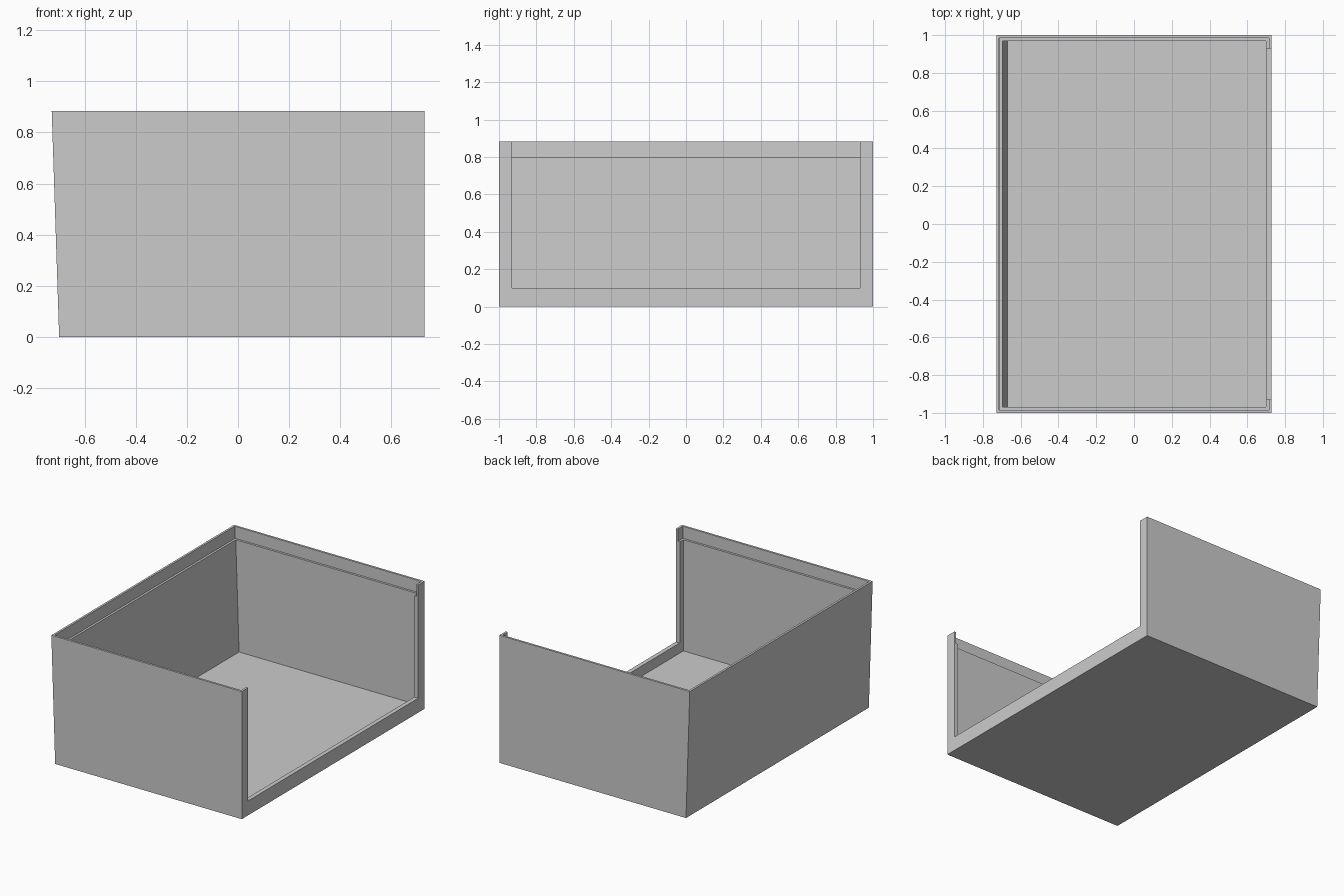
import bpy
import bmesh

cube = bpy.data.objects.get("Cube")
if cube:
    bpy.data.objects.remove(cube, do_unlink=True)

HEIGHT, HALF_WIDTH, HALF_DEPTH = 0.883, 0.729, 1.0
WALL, LIP, LEDGE, SILL, POST = 0.03, 0.015, 0.80, 0.10, 0.07

grey = bpy.data.materials.new("light grey")
grey.use_nodes = True
grey.diffuse_color = (0.6, 0.6, 0.6, 1)
grey.node_tree.nodes["Principled BSDF"].inputs["Base Color"].default_value = (0.6, 0.6, 0.6, 1)


def sloped_left(z, inset=0):
    """Left limit of the leaning wall at height z."""
    return -0.70 - 0.029 * z / HEIGHT + inset


def prism(name, profile, half_depth):
    """Extrude an x-z profile along y, centred on y = 0."""
    bm = bmesh.new()
    face = bm.faces.new([bm.verts.new((x, -half_depth, z)) for x, z in profile])
    moved = bmesh.ops.extrude_face_region(bm, geom=[face])["geom"]
    verts = [v for v in moved if isinstance(v, bmesh.types.BMVert)]
    bmesh.ops.translate(bm, verts=verts, vec=(0, 2 * half_depth, 0))
    bmesh.ops.recalc_face_normals(bm, faces=bm.faces)
    mesh = bpy.data.meshes.new(name)
    bm.to_mesh(mesh)
    bm.free()
    mesh.materials.append(grey)
    obj = bpy.data.objects.new(name, mesh)
    bpy.context.collection.objects.link(obj)
    return obj


def block(name, inset, low, high, half_depth):
    """Prism that follows the leaning wall, inset from the outer shell."""
    right = HALF_WIDTH - inset
    return prism(name, [(sloped_left(low, inset), low), (right, low),
                        (right, high), (sloped_left(high, inset), high)], half_depth)


# Outer shell
case = block("open_case", 0, 0, HEIGHT, HALF_DEPTH)

# Main cavity, stepped rim for a lid, and the open side with its sill
cavity = block("cavity_cutter", WALL, WALL, 1.0, HALF_DEPTH - WALL)
rim = block("rim_cutter", LIP, LEDGE, 1.1, HALF_DEPTH - LIP)
opening = prism("opening_cutter", [(0.5, SILL), (0.9, SILL), (0.9, 1.2), (0.5, 1.2)],
                HALF_DEPTH - POST)

bpy.context.view_layer.objects.active = case
for cutter in (cavity, rim, opening):
    cutter.hide_render = True
    cut = case.modifiers.new(cutter.name, "BOOLEAN")
    cut.operation, cut.solver, cut.object = "DIFFERENCE", "EXACT", cutter
    bpy.ops.object.modifier_apply(modifier=cut.name)
    bpy.data.objects.remove(cutter, do_unlink=True)
